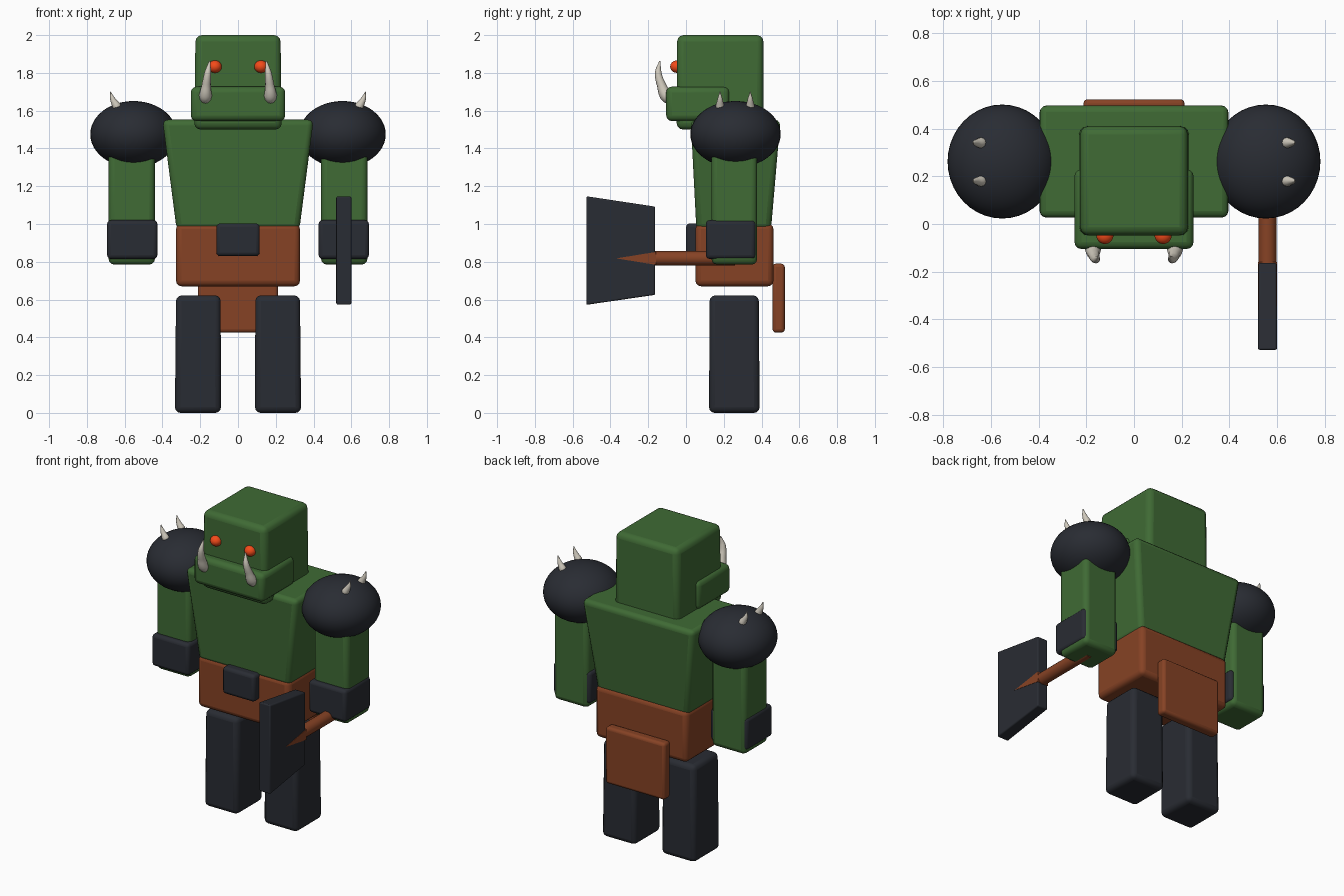
import bpy, bmesh, math
from mathutils import Vector

if "Cube" in bpy.data.objects:
    bpy.data.objects.remove(bpy.data.objects["Cube"])


def material(name, rgb):
    m = bpy.data.materials.new(name)
    m.diffuse_color = (*rgb, 1)
    m.use_nodes = True
    m.node_tree.nodes["Principled BSDF"].inputs["Base Color"].default_value = m.diffuse_color
    return m


SKIN = material("green_skin", (0.05, 0.145, 0.035))
DARK = material("dark_iron", (0.022, 0.025, 0.033))
LEATHER = material("brown_leather", (0.24, 0.055, 0.018))
BONE = material("bone", (0.62, 0.58, 0.5))
EYE = material("red_eye", (0.9, 0.07, 0.01))


def smooth(ob, angle=40):
    bpy.ops.object.select_all(action='DESELECT')
    ob.select_set(True)
    bpy.context.view_layer.objects.active = ob
    bpy.ops.object.shade_smooth_by_angle(angle=math.radians(angle))


def finish(name, bm, mat, bevel=0):
    bmesh.ops.recalc_face_normals(bm, faces=bm.faces[:])
    me = bpy.data.meshes.new(name)
    bm.to_mesh(me)
    bm.free()
    me.materials.append(mat)
    ob = bpy.data.objects.new(name, me)
    bpy.context.collection.objects.link(ob)
    if bevel:
        mod = ob.modifiers.new("bevel", 'BEVEL')
        mod.width, mod.segments = bevel, 3
        mod.limit_method = 'NONE'
    smooth(ob, 60)
    return ob


def block(name, x, y, z, mat, bevel=0.025, bottom=None):
    """Rounded block from ranges; bottom gives other x, y ranges at the base."""
    bm = bmesh.new()
    bmesh.ops.create_cube(bm, size=1)
    for v in bm.verts:
        bx, by = bottom if bottom and v.co.z < 0 else (x, y)
        v.co = (bx[v.co.x > 0], by[v.co.y > 0], z[v.co.z > 0])
    return finish(name, bm, mat, bevel)


def side_plate(name, profile, xc, mat, bevel=0):
    """Side profile of (y, z, half thickness) points given width along x."""
    bm = bmesh.new()
    l, r = [[bm.verts.new((xc + s * t, y, z)) for y, z, t in profile] for s in (-1, 1)]
    bm.faces.new(l)
    bm.faces.new(r[::-1])
    n = len(profile)
    for i in range(n):
        j = (i + 1) % n
        bm.faces.new((l[i], r[i], r[j], l[j]))
    return finish(name, bm, mat, bevel)


def ellipsoid(name, c, r, mat, u=40, v=24):
    bm = bmesh.new()
    bmesh.ops.create_uvsphere(bm, u_segments=u, v_segments=v, radius=1)
    for vert in bm.verts:
        vert.co = Vector(c) + Vector(a * b for a, b in zip(vert.co, r))
    return finish(name, bm, mat)


def horn(name, pts, mat):
    """Tapered tube along (x, y, z, radius) points."""
    cu = bpy.data.curves.new(name, 'CURVE')
    cu.dimensions = '3D'
    cu.bevel_depth, cu.bevel_resolution, cu.resolution_u = 1, 4, 6
    cu.use_fill_caps = True
    sp = cu.splines.new('BEZIER')
    sp.bezier_points.add(len(pts) - 1)
    for b, p in zip(sp.bezier_points, pts):
        b.co, b.radius = p[:3], p[3]
        b.handle_left_type = b.handle_right_type = 'AUTO'
    tmp = bpy.data.objects.new(name + "_path", cu)
    bpy.context.collection.objects.link(tmp)
    dg = bpy.context.evaluated_depsgraph_get()
    me = bpy.data.meshes.new_from_object(tmp.evaluated_get(dg))
    bpy.data.objects.remove(tmp)
    me.materials.clear()
    me.materials.append(mat)
    me.name = name
    ob = bpy.data.objects.new(name, me)
    bpy.context.collection.objects.link(ob)
    smooth(ob, 60)


def sx(s, a, b):
    return tuple(sorted((s * a, s * b)))


# Head and jaw
block("head", (-.225, .225), (-.047, .41), (1.5, 2.0), SKIN, .035,
      ((-.232, .232), (-.05, .41)))
block("jaw", (-.25, .25), (-.105, .23), (1.545, 1.727), SKIN, .03)

# Body
block("torso", (-.40, .40), (.025, .50), (.97, 1.552), SKIN, .03,
      ((-.325, .325), (.055, .45)))
block("waist", (-.328, .328), (.05, .463), (.67, 1.003), LEATHER, .03)
block("buckle", (-.115, .115), (0, .09), (.83, 1.003), DARK, .02)
block("back_flap", (-.212, .212), (.458, .523), (.425, .79), LEATHER, .018)

# Mirrored parts
for side, s in (("left", -1), ("right", 1)):
    block(side + "_leg", sx(s, .092, .328), (.125, .385), (0, .622), DARK, .03,
          (sx(s, .09, .334), (.122, .39)))
    block(side + "_arm", sx(s, .44, .685), (.135, .377), (.785, 1.46), SKIN, .03)
    block(side + "_cuff", sx(s, .427, .693), (.105, .368), (.815, 1.02), DARK, .02)
    ellipsoid(side + "_shoulder_guard", (s * .553, .262, 1.475), (.229, .239, .176), DARK)
    for i, y in enumerate((.18, .34)):
        horn(f"{side}_shoulder_spike_{i + 1}",
             [(s * .625, y, 1.59, .018), (s * .643, y, 1.625, .023),
              (s * .663, y, 1.66, .014), (s * .675, y, 1.70, .002)], BONE)
    ellipsoid(side + "_eye", (s * .122, -.048, 1.833), (.036, .036, .033), EYE, 20, 12)
    horn(side + "_tusk",
         [(s * .172, -.075, 1.655, .03), (s * .172, -.105, 1.68, .034),
          (s * .168, -.13, 1.735, .024), (s * .16, -.147, 1.80, .018),
          (s * .15, -.138, 1.862, .004)], BONE)

# Axe: round handle, wedge showing through the flared blade
bm = bmesh.new()
bmesh.ops.create_cone(bm, cap_ends=True, segments=20, radius1=.038, radius2=.038, depth=.44)
for v in bm.verts:
    v.co = (.56 + v.co.x, .04 + v.co.z, .818 + v.co.y)
finish("axe_handle", bm, LEATHER)
side_plate("axe_handle_wedge", [(-.16, .852, .0395), (-.37, .818, .0405), (-.16, .784, .0395)],
           .56, LEATHER)
side_plate("axe_blade", [(-.163, .625, .0375), (-.163, 1.092, .0375),
                         (-.528, 1.147, .04), (-.528, .572, .04)], .56, DARK, .008)
